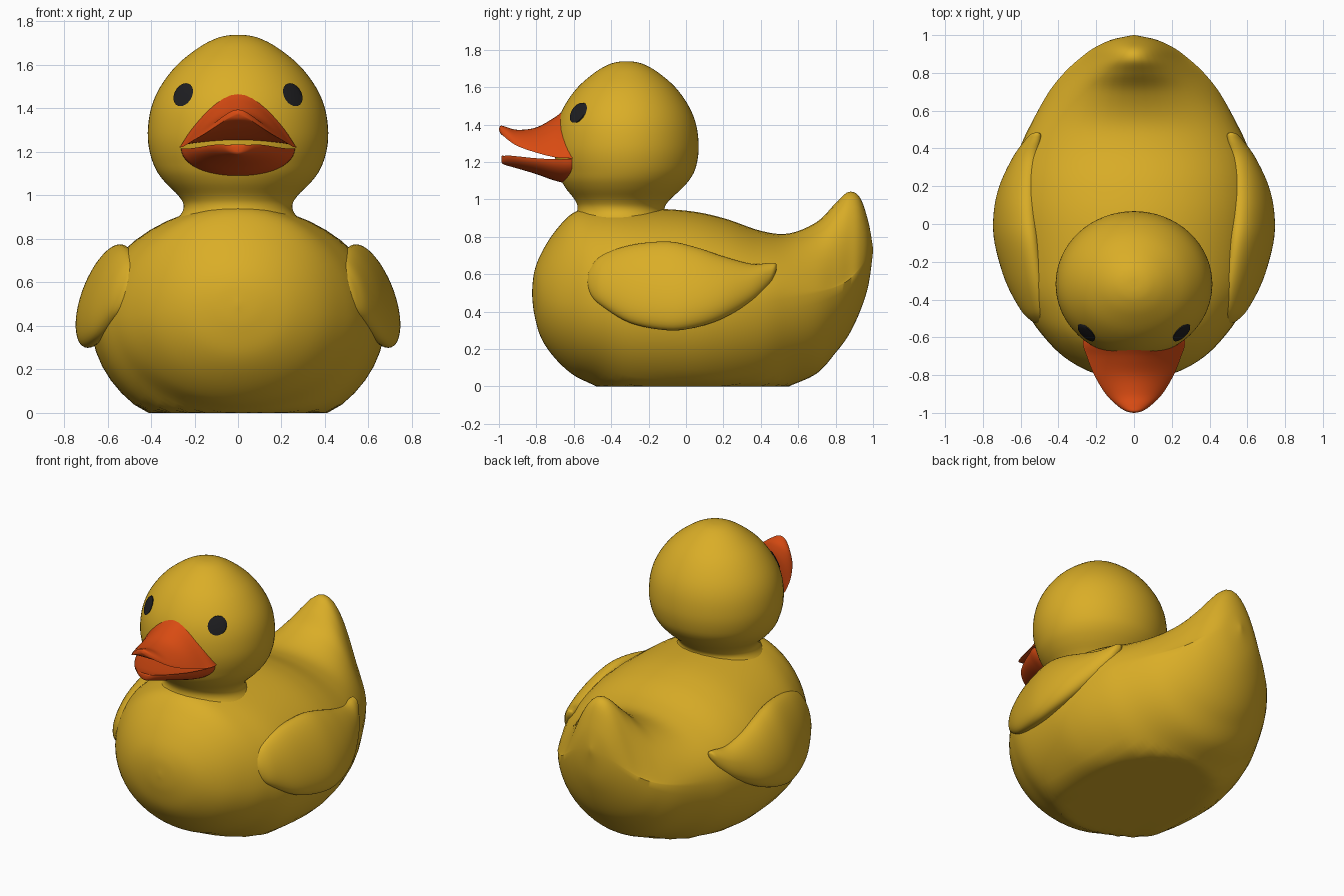
import bpy, math

if "Cube" in bpy.data.objects:
    bpy.data.objects.remove(bpy.data.objects["Cube"])

def material(name, rgb):
    m = bpy.data.materials.new(name)
    m.diffuse_color = (*rgb, 1)
    m.use_nodes = True
    m.node_tree.nodes["Principled BSDF"].inputs["Base Color"].default_value = m.diffuse_color
    return m

YELLOW = material("warm yellow", (0.70, 0.42, 0.02))
ORANGE = material("red orange", (0.69, 0.07, 0.006))
BLACK = material("soft black", (0.013, 0.013, 0.015))

def smooth_rows(rows, n):
    """Catmull-Rom interpolation between table rows."""
    out = []
    for i in range(len(rows) - 1):
        a, b, c, d = (rows[max(0, min(len(rows) - 1, k))] for k in (i - 1, i, i + 1, i + 2))
        for j in range(n):
            t = j / n
            out.append([0.5 * (2 * q + (r - p) * t + (2 * p - 5 * q + 4 * r - s) * t * t
                               + (3 * q - p - 3 * r + s) * t ** 3)
                        for p, q, r, s in zip(a, b, c, d)])
    return out + [list(rows[-1])]

def loft(name, rings, mat, mirror=False, angle=40):
    """Skin closed rings of equal length and cap both ends."""
    n = len(rings[0])
    verts = [p for ring in rings for p in ring]
    faces = [(k * n + i, k * n + (i + 1) % n, (k + 1) * n + (i + 1) % n, (k + 1) * n + i)
             for k in range(len(rings) - 1) for i in range(n)]
    faces += [tuple(reversed(range(n))), tuple(range(len(verts) - n, len(verts)))]
    me = bpy.data.meshes.new(name)
    me.from_pydata(verts, [], faces)
    me.materials.append(mat)
    ob = bpy.data.objects.new(name, me)
    bpy.context.collection.objects.link(ob)
    bpy.ops.object.select_all(action='DESELECT')
    bpy.context.view_layer.objects.active = ob
    ob.select_set(True)
    bpy.ops.object.mode_set(mode='EDIT')
    bpy.ops.mesh.select_all(action='SELECT')
    bpy.ops.mesh.normals_make_consistent(inside=False)
    bpy.ops.object.mode_set(mode='OBJECT')
    bpy.ops.object.shade_smooth_by_angle(angle=math.radians(angle))
    if mirror:
        ob.modifiers.new("mirror", 'MIRROR')
    return ob

def section(row, n=48):
    """Cross-section: y, half width, side z, bottom z, top z, peak power, x centre, tilt."""
    y, w, zc, zb, zt, p, x0, tilt = row
    ring = []
    for i in range(n):
        c, s = math.cos(math.tau * i / n), math.sin(math.tau * i / n)
        z = zc + ((zt - zc) * s ** p if s > 0 else (zc - zb) * s)
        ring.append((x0 + max(w, 0.001) * c + tilt * (z - zc), y, max(z, 0)))
    return ring

def shape(name, rows, mat, n=5, tilt=0.0, **kw):
    rows = [r + ((0.0,) if len(r) == 6 else ()) + (tilt,) for r in rows]
    return loft(name, [section(r) for r in smooth_rows(rows, n)], mat, **kw)

# Body with upturned tail and flat base
shape("body", [
    (-.823, .005, .50, .49, .51, 1), (-.812, .12, .50, .39, .61, 1),
    (-.775, .25, .48, .26, .71, 1), (-.70, .375, .46, .15, .83, 1),
    (-.60, .475, .45, .06, .93, 1), (-.48, .56, .44, 0, .955, 1),
    (-.30, .64, .43, -.10, .955, 1), (0, .675, .42, -.12, .94, 1),
    (.20, .66, .43, -.11, .90, 1), (.40, .605, .45, -.07, .832, 1),
    (.55, .535, .47, 0, .818, 1.1), (.70, .45, .50, .07, .88, 1.6),
    (.80, .37, .53, .18, .98, 2.2), (.87, .295, .57, .275, 1.04, 2.5),
    (.93, .215, .63, .40, 1.01, 2.1), (.975, .12, .69, .54, .88, 1.3),
    (1.0, .005, .73, .72, .74, 1)], YELLOW, n=6)

# Wings, curved along the body sides
shape("wing", [
    (-.53, .005, .57, .56, .58, 1, .50), (-.51, .035, .57, .49, .64, 1, .505),
    (-.45, .06, .57, .43, .70, 1, .53), (-.30, .085, .555, .34, .755, 1, .575),
    (-.10, .10, .54, .30, .775, 1, .615), (.05, .10, .53, .315, .745, 1, .625),
    (.20, .09, .535, .365, .695, 1, .61), (.35, .065, .57, .455, .655, 1, .57),
    (.44, .04, .61, .54, .66, 1, .535), (.475, .025, .635, .60, .66, 1, .52),
    (.485, .004, .64, .63, .65, 1, .515)], YELLOW, tilt=-.3, mirror=True)

# Head and neck, turned from a profile of (z, radius)
HEAD_Y, SQUASH = -.318, .93
profile = smooth_rows([
    (.86, .32), (.91, .265), (.955, .25), (1.0, .275), (1.06, .335), (1.12, .378),
    (1.2, .406), (1.29, .415), (1.4, .40), (1.5, .357), (1.6, .28), (1.68, .18),
    (1.72, .105), (1.735, .05), (1.738, .003)], 4)
loft("head", [[(r * math.cos(math.tau * i / 64),
                HEAD_Y - .03 * max(0, min(1, (1.15 - z) / .2))
                + SQUASH * r * math.sin(math.tau * i / 64), z)
               for i in range(64)] for z, r in profile], YELLOW)

# Bill: peaked, upturned upper half and a shallow lower half
shape("upper_bill", [
    (-.50, .235, 1.22, 1.25, 1.50, 2.3), (-.62, .27, 1.22, 1.25, 1.495, 2.3),
    (-.70, .25, 1.225, 1.255, 1.44, 2.2), (-.80, .21, 1.25, 1.27, 1.385, 1.9),
    (-.90, .15, 1.285, 1.30, 1.372, 1.5), (-.96, .09, 1.325, 1.33, 1.387, 1.1),
    (-.99, .045, 1.355, 1.35, 1.394, 1), (-1.0, .005, 1.375, 1.372, 1.378, 1)], ORANGE)
shape("lower_bill", [
    (-.50, .23, 1.215, 1.085, 1.21, 1), (-.62, .262, 1.215, 1.085, 1.205, 1),
    (-.70, .235, 1.215, 1.10, 1.20, 1), (-.80, .19, 1.22, 1.135, 1.205, 1),
    (-.90, .13, 1.23, 1.165, 1.215, 1), (-.96, .075, 1.235, 1.182, 1.228, 1),
    (-.982, .035, 1.225, 1.192, 1.235, 1), (-.987, .004, 1.215, 1.21, 1.22, 1)], ORANGE)

# Eyes: thin plates that follow the head surface
def on_head(x, z, lift):
    for (z0, r0), (z1, r1) in zip(profile, profile[1:]):
        if z0 <= z <= z1:
            r = r0 + (r1 - r0) * (z - z0) / (z1 - z0)
            return (x, HEAD_Y - SQUASH * math.sqrt(r * r - x * x) - lift, z)

def eye_ring(k, lift):
    ring = []
    for i in range(24):
        a = math.tau * i / 24
        dz = .053 * k * math.sin(a)
        ring.append(on_head(.252 + .043 * k * math.cos(a) - .25 * dz, 1.463 + dz, lift))
    return ring

loft("eye", [eye_ring(1, -.002)] + [eye_ring(k, .007) for k in (1, .7, .4, .05)],
     BLACK, mirror=True)
